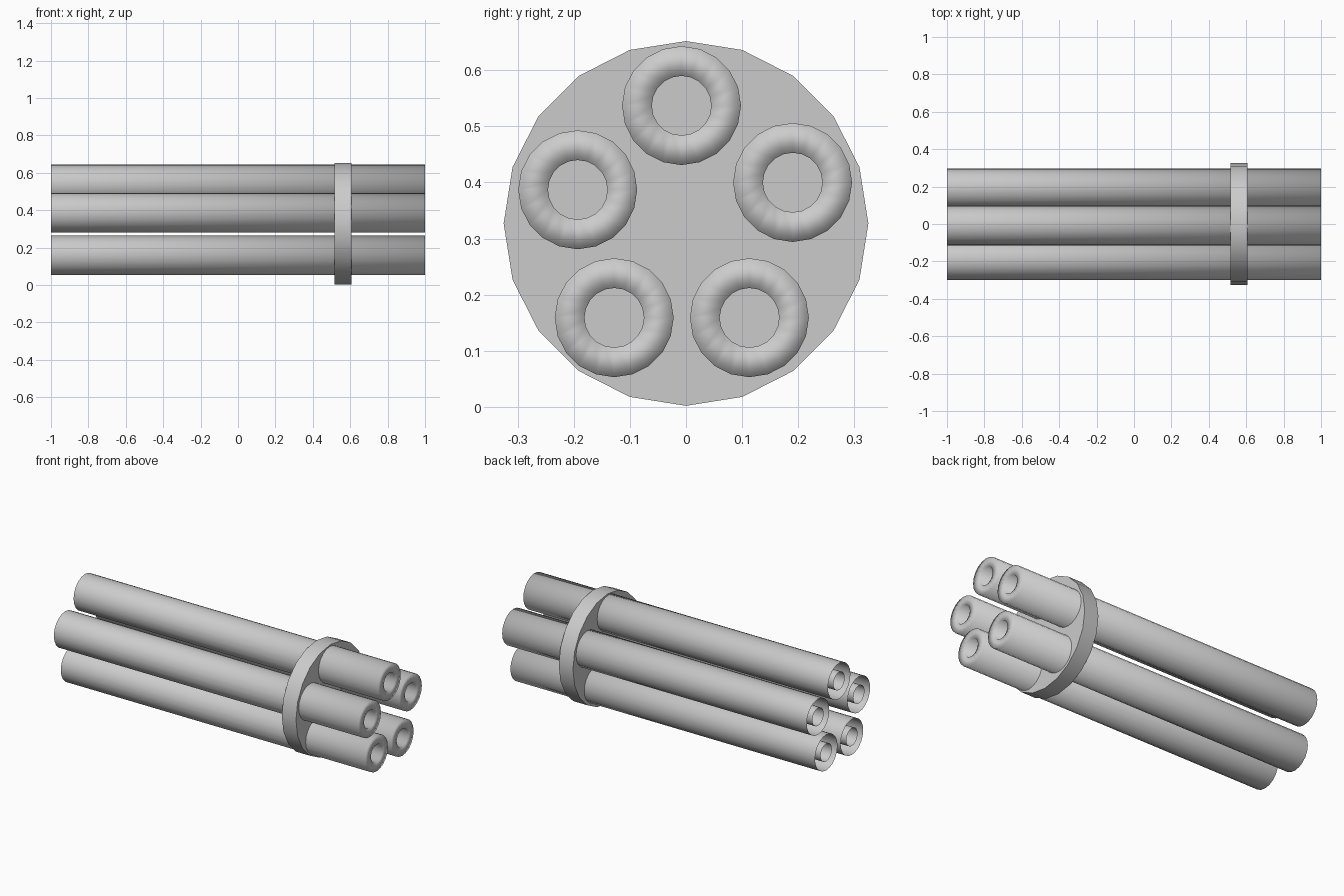
import bpy, bmesh
from math import pi, sin, cos
from mathutils import Vector

cube = bpy.data.objects.get("Cube")
if cube:
    bpy.data.objects.remove(cube, do_unlink=True)

SIDES = 20

grey = bpy.data.materials.new("plain grey")
grey.use_nodes = True
grey.diffuse_color = (0.6, 0.6, 0.6, 1)
grey.node_tree.nodes["Principled BSDF"].inputs["Base Color"].default_value = (0.6, 0.6, 0.6, 1)


def ring(bm, x, radius):
    """Ring of vertices around the x axis."""
    angles = [2 * pi * i / SIDES for i in range(SIDES)]
    return [bm.verts.new((x, radius * sin(a), radius * cos(a))) for a in angles]


def bridge(bm, a, b):
    for i in range(SIDES):
        j = (i + 1) % SIDES
        bm.faces.new((a[i], b[i], b[j], a[j])).smooth = True


def make_object(name, bm, location):
    mesh = bpy.data.meshes.new(name)
    bm.to_mesh(mesh)
    bm.free()
    mesh.materials.append(grey)
    obj = bpy.data.objects.new(name, mesh)
    obj.location = location
    bpy.context.collection.objects.link(obj)
    return obj


# Barrels: outer wall, muzzle lip and bore in one skin, open at the rear
def barrel(name, y, z):
    bm = bmesh.new()
    profile = [(-1, 0.106), (1, 0.106), (1, 0.053), (-1, 0.053)]
    rings = [ring(bm, x, r) for x, r in profile]
    for a, b in zip(rings, rings[1:]):
        bridge(bm, a, b)
    bmesh.ops.recalc_face_normals(bm, faces=bm.faces)
    # The skin is open, so make sure the outer wall faces outward
    bm.faces.ensure_lookup_table()
    face = bm.faces[0]
    centre = face.calc_center_median()
    if face.normal.dot(Vector((0, centre.y, centre.z))) < 0:
        bmesh.ops.reverse_faces(bm, faces=bm.faces)
    make_object(name, bm, (0, y, z))


barrel("top_barrel", -0.008, 0.537)
barrel("back_upper_barrel", 0.19, 0.40)
barrel("front_upper_barrel", -0.193, 0.387)
barrel("front_lower_barrel", -0.128, 0.159)
barrel("back_lower_barrel", 0.113, 0.159)

# Clamp disc: solid plate with a smooth rim and flat caps
bm = bmesh.new()
rear, front = ring(bm, 0.515, 0.325), ring(bm, 0.608, 0.325)
bridge(bm, rear, front)
for cap in (rear, front):
    bm.faces.new(cap)
    for i in range(SIDES):
        bm.edges.get((cap[i], cap[(i + 1) % SIDES])).smooth = False
bmesh.ops.recalc_face_normals(bm, faces=bm.faces)
make_object("clamp_disc", bm, (0, 0, 0.327))
